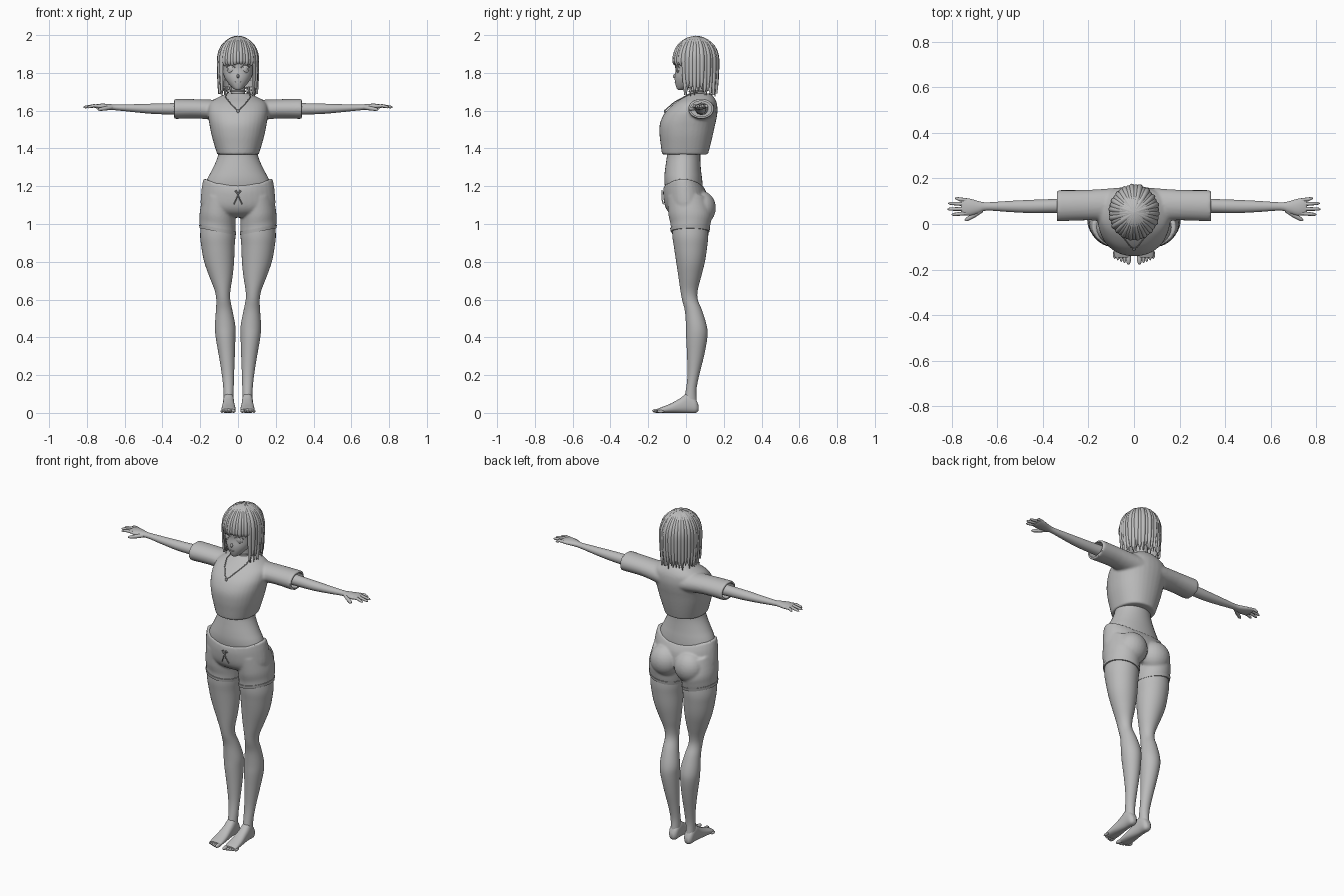
import bpy, bmesh, math, random
from mathutils import Vector, Matrix

if "Cube" in bpy.data.objects:
    bpy.data.objects.remove(bpy.data.objects["Cube"])

random.seed(4)
grey = bpy.data.materials.new("plain grey")
grey.diffuse_color = (0.5, 0.5, 0.5, 1)
grey.use_nodes = True
grey.node_tree.nodes["Principled BSDF"].inputs["Base Color"].default_value = grey.diffuse_color


def link(name, mesh, mirror=False):
    ob = bpy.data.objects.new(name, mesh)
    bpy.context.collection.objects.link(ob)
    if mirror:
        ob.modifiers.new("mirror", 'MIRROR')
    return ob


def bake(ob):
    """Apply modifiers / curve bevels, smooth shade, assign the material."""
    dg = bpy.context.evaluated_depsgraph_get()
    me = bpy.data.meshes.new_from_object(ob.evaluated_get(dg))
    name = ob.name
    bpy.data.objects.remove(ob)
    me.materials.clear()
    me.materials.append(grey)
    for p in me.polygons:
        p.use_smooth = True
        p.material_index = 0
    me.set_sharp_from_angle(angle=math.radians(50))
    return link(name, me)


def to_object(name, bm, mirror=False):
    bmesh.ops.recalc_face_normals(bm, faces=bm.faces)
    me = bpy.data.meshes.new(name)
    bm.to_mesh(me)
    bm.free()
    return link(name, me, mirror)


def catmull(rows, sub=4):
    out = []
    for i in range(len(rows) - 1):
        a, b, c, d = (rows[max(0, min(len(rows) - 1, i + k))] for k in (-1, 0, 1, 2))
        for j in range(sub):
            t = j / sub
            out.append([q + .5 * t * (r - p + t * (2 * p - 5 * q + 4 * r - s + t * (3 * (q - r) + s - p)))
                        for p, q, r, s in zip(a, b, c, d)])
    return out + [list(rows[-1])]


def loft(bm, axis, rows, n=36, p=2.0, lift=None):
    """Rows: position on axis, centre, half width, low, high of each section."""
    rings = []
    for pos, c, r, lo, hi in catmull(rows):
        ring = []
        for k in range(n):
            a = 2 * math.pi * k / n
            u, v = (math.copysign(abs(f) ** (2 / p), f) for f in (math.cos(a), math.sin(a)))
            w = pos + (lift(pos, u, v) if lift else 0)
            e, f = c + r * u, (lo + hi) / 2 + (hi - lo) / 2 * v
            ring.append(bm.verts.new({'z': (e, f, w), 'y': (e, w, f), 'x': (w, e, f)}[axis]))
        rings.append(ring)
    for A, B in zip(rings, rings[1:]):
        for k in range(n):
            bm.faces.new((A[k], A[(k + 1) % n], B[(k + 1) % n], B[k]))
    bm.faces.new(rings[0])
    bm.faces.new(rings[-1])


def ball(bm, loc, size, rot=0):
    m = Matrix.Translation(loc) @ Matrix.Rotation(rot, 4, 'Z') @ Matrix.Diagonal((*size, 1))
    bmesh.ops.create_uvsphere(bm, u_segments=24, v_segments=14, radius=1, matrix=m)


def part(name, axis, rows, mirror=False, **kw):
    bm = bmesh.new()
    loft(bm, axis, rows, **kw)
    return bake(to_object(name, bm, mirror))


def tube(name, pts, radius, radii=None, mirror=False, cyclic=False):
    cu = bpy.data.curves.new(name, 'CURVE')
    cu.dimensions, cu.bevel_depth, cu.bevel_resolution, cu.use_fill_caps = '3D', radius, 2, True
    sp = cu.splines.new('POLY')
    sp.points.add(len(pts) - 1)
    for i, q in enumerate(pts):
        sp.points[i].co = (*q, 1)
        sp.points[i].radius = radii[i] if radii else 1
    sp.use_cyclic_u = cyclic
    ob = bake(link(name, cu))
    if mirror:
        ob.modifiers.new("mirror", 'MIRROR')
        ob = bake(ob)
    return ob


def fuse(ob, voxel):
    m = ob.modifiers.new("fuse", 'REMESH')
    m.mode, m.voxel_size = 'VOXEL', voxel
    s = ob.modifiers.new("soften", 'SMOOTH')
    s.factor, s.iterations = .5, 6


# Shirt: torso and sleeves fused, sleeve openings cut
bm = bmesh.new()
loft(bm, 'z', [(1.368, 0, .110, -.127, .116), (1.42, 0, .126, -.134, .13), (1.47, 0, .140, -.140, .142),
               (1.52, 0, .150, -.140, .153), (1.56, 0, .157, -.128, .162), (1.60, 0, .160, -.103, .167),
               (1.64, 0, .150, -.06, .163), (1.668, 0, .11, -.018, .15), (1.692, 0, .058, .015, .13)], p=2.2)
for s in (1, -1):
    loft(bm, 'x', [(.06 * s, .085, .075, 1.54, 1.655), (.2 * s, .083, .067, 1.558, 1.660),
                   (.338 * s, .08, .069, 1.556, 1.663)])
shirt = to_object("shirt", bm)
fuse(shirt, .0065)
bm = bmesh.new()
loft(bm, 'x', [(.25, .08, .056, 1.568, 1.651), (.4, .08, .056, 1.568, 1.651)])
cutter = to_object("sleeve_cutter", bm, True)
cutter.hide_render = True
b = shirt.modifiers.new("openings", 'BOOLEAN')
b.operation, b.object = 'DIFFERENCE', cutter
bake(shirt)
bpy.data.objects.remove(cutter)

# Bare waist
part("waist", 'z', [(1.12, 0, .15, -.10, .09), (1.2, 0, .172, -.112, .088), (1.24, 0, .162, -.115, .085),
                    (1.28, 0, .141, -.112, .08), (1.33, 0, .117, -.105, .076), (1.37, 0, .105, -.10, .076),
                    (1.42, 0, .105, -.10, .08)])

# Shorts: hips, legs and seat fused
bm = bmesh.new()
loft(bm, 'z', [(1.218, 0, .183, -.118, .092), (1.17, 0, .193, -.121, .11), (1.10, 0, .197, -.113, .115),
               (1.06, 0, .17, -.09, .10), (1.035, 0, .08, -.05, .07)],
     lift=lambda z, u, v: (.045 * u * u - .02) * max(0, min(1, (z - 1.12) / .1)))
slant = lambda z, u, v: .018 * u
for s in (1, -1):
    loft(bm, 'z', [(1.14, .1 * s, .085, -.10, .11), (1.05, .108 * s, .094, -.093, .135),
                   (1.0, .108 * s, .095, -.082, .130), (.966, .108 * s, .095, -.08, .122)],
         lift=lambda z, u, v, s=s: .018 * u * s)
    ball(bm, (.08 * s, .08, 1.085), (.088, .078, .09))
shorts = to_object("shorts", bm)
fuse(shorts, .006)
bake(shorts)
part("shorts_hem", 'z', [(.960, .108, .096, -.081, .124), (.978, .108, .098, -.084, .128)],
     True, lift=slant)
for side in (1, -1):
    tube("drawstring_loop", [(0, -.127, 1.155), (.018 * side, -.127, 1.172), (.008 * side, -.128, 1.178),
                             (0, -.127, 1.155)], .003)
    tube("drawstring_tail", [(0, -.127, 1.155), (.008 * side, -.128, 1.135), (.022 * side, -.12, 1.105)], .003)

# Legs, feet and toes
part("leg", 'z', [(1.06, .105, .08, -.07, .11), (.95, .107, .093, -.073, .118), (.88, .106, .088, -.064, .112),
                  (.8, .1, .079, -.052, .1), (.72, .09, .061, -.04, .08), (.65, .082, .042, -.03, .062),
                  (.6, .078, .037, -.021, .062), (.54, .073, .044, -.006, .086), (.46, .068, .054, 0, .11),
                  (.4, .066, .052, .001, .113), (.3, .059, .042, .006, .095), (.2, .053, .032, .008, .07),
                  (.12, .05, .027, -.001, .055), (.05, .05, .026, -.015, .058)], True)
part("foot", 'y', [(.066, .05, .012, .012, .04), (.05, .05, .026, 0, .075), (.01, .05, .029, 0, .105),
                   (-.03, .05, .031, 0, .078), (-.08, .05, .036, 0, .05), (-.13, .05, .037, 0, .03),
                   (-.148, .05, .033, .003, .022)], True, p=2.4)
bm = bmesh.new()
for i in range(5):
    w = .011 if i == 0 else .0075
    ball(bm, (.024 + i * .0145 + (.003 if i else 0), -.152 + .0045 * i, w), (w, .027 - .002 * i, w))
bake(to_object("toes", bm, True))

# Arms, hands and fingers
part("arm", 'x', [(.14, .085, .04, 1.575, 1.645), (.33, .08, .031, 1.579, 1.64), (.45, .077, .029, 1.583, 1.637),
                  (.55, .077, .024, 1.592, 1.634), (.645, .077, .018, 1.602, 1.632), (.68, .074, .026, 1.604, 1.635),
                  (.72, .074, .037, 1.607, 1.637), (.75, .077, .037, 1.612, 1.634), (.76, .077, .033, 1.616, 1.63)], True)
for y, tip, spread in ((.047, .80, -.006), (.067, .818, -.002), (.087, .815, .004), (.105, .785, .008)):
    tube("finger", [(.735, y, 1.624), (.765, y + spread * .4, 1.626), (tip - .008, y + spread * .9, 1.619),
                    (tip, y + spread, 1.617)], .0085, (1, 1, .8, .3), True)
tube("thumb", [(.67, .062, 1.618), (.70, .04, 1.612), (.732, .021, 1.607), (.742, .015, 1.606)],
     .011, (1.1, 1, .8, .3), True)

# Head and neck
part("neck", 'z', [(1.62, 0, .05, .02, .13), (1.68, 0, .04, .02, .105), (1.72, 0, .036, .018, .1),
                   (1.78, 0, .038, .015, .1)])
part("head", 'z', [(1.709, 0, .010, -.042, -.022), (1.72, 0, .028, -.05, .01), (1.75, 0, .055, -.058, .06),
                   (1.78, 0, .073, -.060, .10), (1.82, 0, .083, -.055, .125), (1.86, 0, .088, -.058, .138),
                   (1.91, 0, .085, -.05, .14), (1.95, 0, .065, -.02, .12), (1.97, 0, .03, .02, .08)])
bm = bmesh.new()
ball(bm, (0, -.058, 1.783), (.007, .012, .011))
bake(to_object("nose", bm))
bm = bmesh.new()
ball(bm, (.039, -.044, 1.82), (.021, .005, .02), .3)
ball(bm, (.039, -.048, 1.82), (.011, .004, .015), .3)
bake(to_object("eyes", bm, True))
tube("eyelash", [(.015, -.055, 1.828), (.028, -.055, 1.841), (.046, -.049, 1.842), (.062, -.037, 1.83)], .0025,
     mirror=True)
tube("mouth", [(-.016, -.054, 1.752), (0, -.06, 1.75), (.016, -.054, 1.752)], .0022)

# Necklace and choker
circle = [(math.cos(k * math.pi / 12), math.sin(k * math.pi / 12)) for k in range(24)]
tube("choker", [(.04 * c, .062 + .045 * s, 1.702) for c, s in circle], .004, cyclic=True)
tube("necklace", [(.05, .06, 1.697), (.062, .02, 1.688), (.066, -.012, 1.672), (.045, -.062, 1.645),
                  (.015, -.100, 1.612), (0, -.109, 1.602)], .0028, mirror=True)
bm = bmesh.new()
ball(bm, (0, -.112, 1.597), (.007, .005, .009))
bake(to_object("pendant", bm))

# Hair: under-shell plus overlapping tapered locks running from the crown
hair = bmesh.new()


def lock(a0, half, zend, bulge, taper=True, scale=1.0, cols=6, rows=16):
    grid = []
    for i in range(rows + 1):
        t = i / rows
        phi = min(1, t / .55) * math.pi / 2
        drop = max(0, (t - .55) / .45)
        wid = half * (math.sqrt(max(0, (1 - t) / .35)) if taper and t > .65 else 1)
        row = []
        for j in range(cols + 1):
            u = 2 * j / cols - 1
            a = a0 + u * wid
            k = scale * math.sin(phi) * (1 - .07 * drop ** 2)
            k += bulge * 9 * math.cos(u * math.pi / 2) * min(1, 3 * t)
            z = 1.865 + .128 * scale * math.cos(phi) - (1.865 - zend) * drop
            row.append(hair.verts.new((.102 * k * math.sin(a), .051 - .114 * k * math.cos(a), z)))
        grid.append(row)
    for A, B in zip(grid, grid[1:]):
        for j in range(cols):
            hair.faces.new((A[j], A[j + 1], B[j + 1], B[j]))


lock(math.pi, math.radians(122), 1.725, 0, False, .97, 48)
lock(0, math.radians(62), 1.858, 0, False, .97, 24)
for k in range(13):                               # bangs
    lock(math.radians(-54 + 9 * k), math.radians(6.5), 1.843 + random.uniform(-.006, .006),
         .006 + .003 * (k % 2))
for k in range(26):                               # sides and back
    deg = 58 + k * 244 / 25
    lock(math.radians(deg), math.radians(7.5), 1.70 + random.uniform(-.02, .02),
         .006 + .004 * (k % 2), scale=random.uniform(.985, 1.015))
for k in range(20):                               # thin inner strands at the hem
    lock(math.radians(62 + k * 236 / 19), math.radians(5), 1.69 + random.uniform(-.015, .02), .002, scale=.95)
ob = to_object("hair", hair)
th = ob.modifiers.new("thickness", 'SOLIDIFY')
th.thickness, th.offset = .004, 0
bake(ob)
